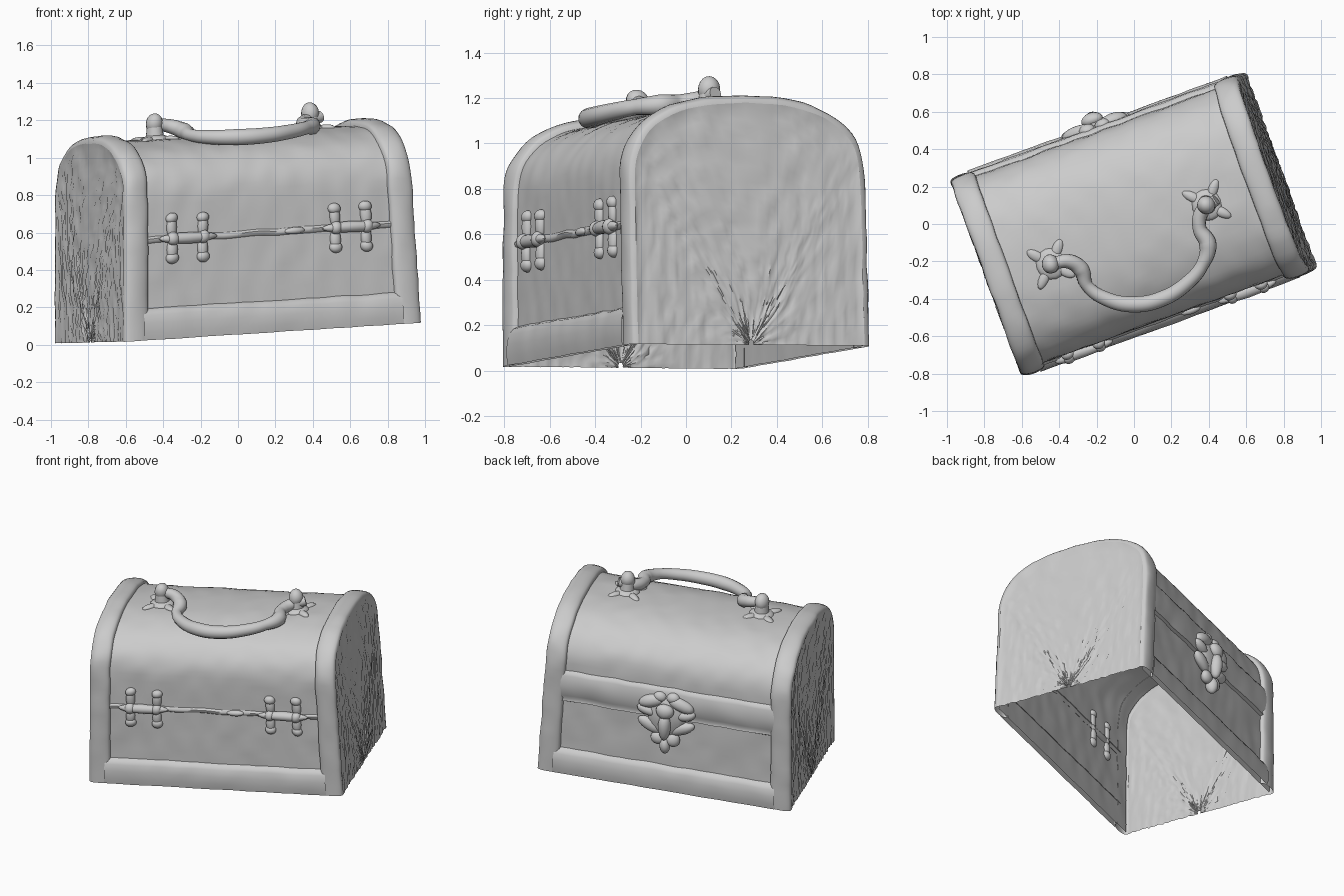
import bpy, bmesh, math, random
from mathutils import Vector, Matrix, noise

if "Cube" in bpy.data.objects:
    bpy.data.objects.remove(bpy.data.objects["Cube"])

random.seed(4)
TURN = Matrix.Rotation(math.radians(20), 3, 'Z')
HALF_L, HALF_W, HEIGHT, SPRING = 0.845, 0.565, 1.10, 0.72


def warp(p):
    """Chest space (length, depth, height) to the tilted, turned, slightly tapered pose."""
    u, v, w = p
    x = u - 0.07 * w * (u + HALF_L) / (2 * HALF_L)
    z = w + 0.012 + 0.06 * (u + HALF_L) - 0.008 * v
    bump = noise.noise_vector(Vector(p) * 9) * 0.006 * min(1, 0.3 + w * 4)
    return TURN @ (Vector((x, v, z)) + bump)


def finish(name, bm, angle=50):
    bmesh.ops.recalc_face_normals(bm, faces=bm.faces)
    for vert in bm.verts:
        vert.co = warp(vert.co)
    mesh = bpy.data.meshes.new(name)
    bm.to_mesh(mesh)
    bm.free()
    ob = bpy.data.objects.new(name, mesh)
    bpy.context.collection.objects.link(ob)
    bpy.ops.object.select_all(action='DESELECT')
    ob.select_set(True)
    bpy.context.view_layer.objects.active = ob
    bpy.ops.object.shade_smooth_by_angle(angle=math.radians(angle))
    return ob


def skin(name, rows):
    """Quad surface through equal-length rows of points."""
    bm = bmesh.new()
    grid = [[bm.verts.new(p) for p in row] for row in rows]
    for a, b in zip(grid, grid[1:]):
        for i in range(len(a) - 1):
            bm.faces.new((a[i], a[i + 1], b[i + 1], b[i]))
    return finish(name, bm)


def sweep(name, section, u0, u1, steps=50):
    return skin(name, [[(u0 + (u1 - u0) * k / steps, v, w) for v, w in section]
                       for k in range(steps + 1)])


def arch(off, side=12, top=36):
    """Chest outline: straight walls and a flattened round lid."""
    a, b = HALF_W + off, HEIGHT + off - SPRING
    wall = [SPRING * i / side for i in range(side)]
    pts = [(-a, w) for w in wall]
    for i in range(top + 1):
        t = math.pi * (1 - i / top)
        c, s = math.cos(t), math.sin(t)
        pts.append((math.copysign(abs(c) ** 0.8, c) * a, SPRING + b * max(s, 0) ** 0.8))
    return pts + [(a, w) for w in reversed(wall)]


def blob(bm, centre, radii, axis='Y', angle=0, seg=16):
    m = (Matrix.Translation(centre) @ Matrix.Rotation(math.radians(angle), 4, axis)
         @ Matrix.Diagonal((*radii, 1)))
    bmesh.ops.create_uvsphere(bm, u_segments=seg, v_segments=seg // 2 + 2, radius=1, matrix=m)


# Open-bottomed body and lid shell
sweep("body_shell", arch(-0.034), -0.82, 0.82, 60)

for side, s in (("left", -1), ("right", 1)):
    # Rounded trim running over each end
    rows = []
    for k in range(11):
        t = math.pi * k / 10
        u = s * (HALF_L - 0.07 + 0.07 * math.cos(t))
        off = -0.036 + 0.036 * max(math.sin(t), 0) ** 0.6
        rows.append([(u, v, w) for v, w in arch(off)])
    skin(side + "_end_trim", rows)

    # Rough end panel
    rows = []
    for k in range(31):
        f = 1 - 0.98 * k / 30
        rows.append([(s * (HALF_L - (random.uniform(0, 0.012) if k else 0)), v * f, w * f)
                     for v, w in arch(-0.036)])
    skin(side + "_end_panel", rows)

for side, s in (("front", -1), ("back", 1)):
    # Padded rail along the bottom edge
    rail = [(0.566, 0), (0.572, 0.04), (0.572, 0.09), (0.564, 0.135), (0.55, 0.16), (0.528, 0.17)]
    sweep(side + "_bottom_rail", [(s * v, w) for v, w in rail], -0.74, 0.74)

# Raised rim of the lid at the back
sweep("lid_rim", [(0.528, 0.50), (0.55, 0.51), (0.545, 0.53), (0.556, 0.55), (0.56, 0.62),
                  (0.556, 0.69), (0.545, 0.71), (0.528, 0.72)], -0.74, 0.74)

# Seam between lid and box at the front
sweep("front_seam", [(-0.528, 0.515), (-0.541, 0.525), (-0.543, 0.54), (-0.528, 0.555)], -0.74, 0.74)
bm = bmesh.new()
blob(bm, (0.15, -0.54, 0.535), (0.06, 0.02, 0.018))
finish("seam_bump", bm)

# Leaf hinges on the front
for name, cx in (("left_hinge", -0.475), ("right_hinge", 0.475)):
    bm = bmesh.new()
    blob(bm, (cx, -0.548, 0.535), (0.17, 0.032, 0.03))
    for dx in (-0.09, 0.09):
        blob(bm, (cx + dx, -0.55, 0.535), (0.035, 0.034, 0.035))
        for dz in (-1, 1):
            blob(bm, (cx + dx, -0.535, 0.535 + dz * 0.06), (0.03, 0.024, 0.06))
            blob(bm, (cx + dx, -0.535, 0.535 + dz * 0.105), (0.036, 0.028, 0.03))
    finish(name, bm)

# Ornate latch on the back
bm = bmesh.new()
blob(bm, (0, 0.55, 0.52), (0.13, 0.045, 0.15))
for s in (-1, 1):
    blob(bm, (s * 0.10, 0.56, 0.62), (0.09, 0.04, 0.045), 'Y', s * 20)
    blob(bm, (s * 0.13, 0.555, 0.55), (0.07, 0.035, 0.035), 'Y', -s * 15)
    blob(bm, (s * 0.11, 0.555, 0.45), (0.09, 0.035, 0.04), 'Y', -s * 25)
    blob(bm, (s * 0.045, 0.555, 0.66), (0.045, 0.035, 0.035))
    blob(bm, (s * 0.05, 0.56, 0.37), (0.05, 0.035, 0.045))
blob(bm, (0, 0.60, 0.58), (0.06, 0.04, 0.05))
blob(bm, (0, 0.60, 0.47), (0.045, 0.045, 0.09))
blob(bm, (0, 0.57, 0.33), (0.035, 0.04, 0.06))
finish("back_latch", bm)

# Handle posts on flower-shaped plates
for name, u, v in (("left_post", -0.476, -0.048), ("right_post", 0.458, -0.035)):
    bm = bmesh.new()
    bmesh.ops.create_cone(bm, cap_ends=True, segments=20, radius1=0.055, radius2=0.042,
                          depth=0.11, matrix=Matrix.Translation((u, v, 1.095)))
    blob(bm, (u, v, 1.148), (0.05, 0.05, 0.055))
    blob(bm, (u, v, 1.06), (0.085, 0.085, 0.03))
    for a in (45, 135, 225, 315):
        d = math.radians(a)
        blob(bm, (u + 0.09 * math.cos(d), v + 0.09 * math.sin(d), 1.06),
             (0.06, 0.028, 0.02), 'Z', a)
    finish(name, bm)

# Curved handle folded toward the front
path = [(-0.43, -0.21, 1.18, 0.8), (-0.35, -0.20, 1.165, 1.0), (-0.285, -0.24, 1.14, 1.15),
        (-0.25, -0.33, 1.12, 0.85), (-0.15, -0.40, 1.11, 1.0), (0.0, -0.43, 1.11, 1.15),
        (0.15, -0.40, 1.12, 1.1), (0.28, -0.32, 1.14, 1.0), (0.365, -0.22, 1.16, 0.9),
        (0.395, -0.11, 1.17, 1.2), (0.35, -0.02, 1.18, 0.95), (0.365, 0.07, 1.195, 1.0),
        (0.44, 0.13, 1.22, 0.8)]
curve = bpy.data.curves.new("handle", 'CURVE')
curve.dimensions = '3D'
curve.bevel_depth = 0.039
curve.bevel_resolution = 4
curve.use_fill_caps = True
spline = curve.splines.new('BEZIER')
spline.bezier_points.add(len(path) - 1)
spline.resolution_u = 8
for bp, (x, y, z, r) in zip(spline.bezier_points, path):
    bp.co = (x, y, z)
    bp.radius = r
    bp.handle_left_type = bp.handle_right_type = 'AUTO'
bpy.context.collection.objects.link(bpy.data.objects.new("handle", curve))
